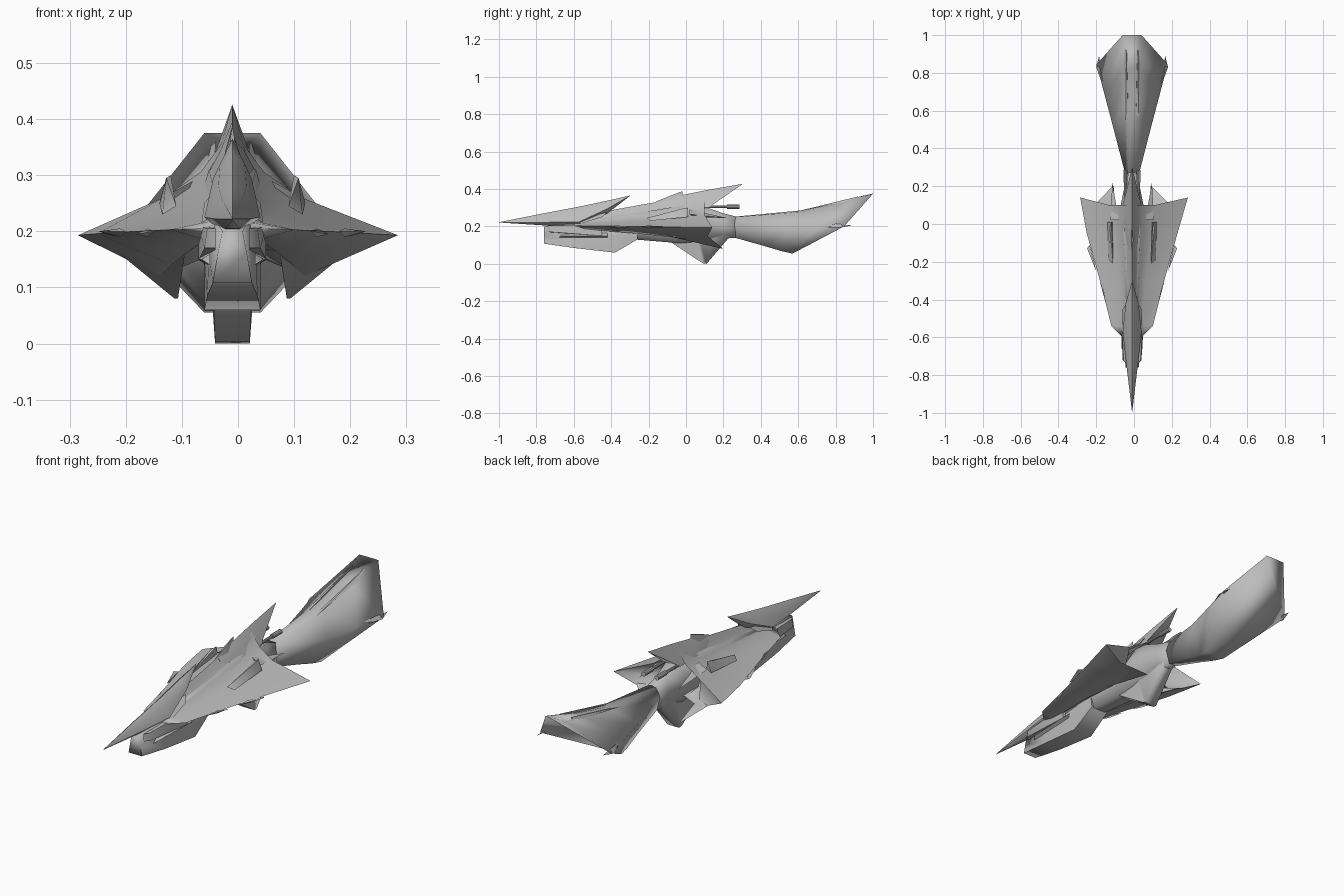
import bpy, bmesh, math

CX = -0.01  # centre line of the craft
grey = bpy.data.materials.new("hull_grey")
grey.diffuse_color = (0.5, 0.5, 0.5, 1)


def finish(name, bm, angle=35):
    bmesh.ops.remove_doubles(bm, verts=bm.verts, dist=0.0005)
    bmesh.ops.dissolve_degenerate(bm, edges=bm.edges, dist=0.0002)
    bmesh.ops.recalc_face_normals(bm, faces=bm.faces)
    me = bpy.data.meshes.new(name)
    bm.to_mesh(me)
    bm.free()
    me.materials.append(grey)
    ob = bpy.data.objects.new(name, me)
    bpy.context.collection.objects.link(ob)
    bpy.ops.object.select_all(action='DESELECT')
    ob.select_set(True)
    bpy.context.view_layer.objects.active = ob
    bpy.ops.object.shade_smooth_by_angle(angle=math.radians(angle))
    return ob


def loft(name, rings, angle=60):
    """Skin half rings of (x, y, z), each mirrored about the centre line."""
    bm = bmesh.new()
    full = []
    for r in rings:
        pts = [(CX + x, y, z) for x, y, z in r]
        pts += [(CX - x, y, z) for x, y, z in reversed(r)]
        full.append([bm.verts.new(p) for p in pts])
    n = len(full[0])
    for a, b in zip(full, full[1:]):
        for i in range(n):
            j = (i + 1) % n
            bm.faces.new((a[i], a[j], b[j], b[i]))
    bm.faces.new(full[0])
    bm.faces.new(list(reversed(full[-1])))
    return finish(name, bm, angle)


def shards(name, *pts):
    """A convex solid on each side of the centre line."""
    for s, side in ((1, "right"), (-1, "left")):
        bm = bmesh.new()
        for x, y, z in pts:
            bm.verts.new((CX + s * x, y, z))
        bmesh.ops.convex_hull(bm, input=bm.verts)
        finish(name + "_" + side, bm, 40)


def section(y, half, top, bottom, tw=0.6, bw=0.6):
    """Hexagonal half section."""
    mid = (top + bottom) / 2
    return [(half * tw, y, top), (half, y, mid), (half * bw, y, bottom)]


# Swept armour shell with pointed wing tips, hollow at the rear
def shell_ring(y, edge, tip_y, top, s, edge_z, belly):
    return [(0, y, top), (edge * .09, y, top - .2 * s), (edge * .2, y, top - .42 * s),
            (edge * .42, y, top - .65 * s), (edge, tip_y, edge_z),
            (edge * .45, y, belly), (edge * .2, y, belly + .03), (0, y, belly + .04)]


recess = [(0, .0, .30), (.03, .0, .29), (.05, .0, .27), (.06, .0, .24),
          (.066, .0, .20), (.064, .0, .17), (.05, .0, .155), (0, .0, .15)]
shell = loft("armour_shell", [
    shell_ring(-.60, .05, -.60, .250, .05, .205, .195),
    shell_ring(-.54, .11, -.54, .262, .07, .203, .185),
    shell_ring(-.30, .17, -.30, .305, .12, .200, .165),
    shell_ring(-.05, .24, -.05, .350, .16, .196, .140),
    shell_ring(.10, .285, .14, .385, .19, .193, .120), recess], 100)
for v in shell.data.vertices:
    if abs(v.co.y - .14) < .001:
        v.co.x = math.copysign(.285, v.co.x)

# Long nose canopy ending in a raised rear spike
loft("nose_canopy", [
    [(0, -1, .223), (0, -1, .223), (0, -1, .222), (0, -1, .221)],
    [(0, -.75, .272), (.018, -.75, .255), (.030, -.75, .222), (.012, -.75, .205)],
    [(0, -.57, .306), (.025, -.57, .28), (.050, -.57, .225), (.02, -.57, .20)],
    [(0, -.42, .338), (.022, -.42, .32), (.034, -.42, .295), (.01, -.42, .27)],
    [(0, -.30, .365), (0, -.30, .365), (0, -.30, .364), (0, -.30, .363)]])

# Dorsal crest spike
loft("crest_spike", [
    [(0, -.14, .338), (.01, -.14, .325), (.02, -.14, .30)],
    [(0, -.02, .368), (.022, -.02, .342), (.045, -.02, .30)],
    [(0, .12, .396), (.02, .12, .355), (.045, .12, .30)],
    [(0, .30, .427), (0, .30, .426), (0, .30, .425)]])

# Small diamond fin ahead of the crest
loft("diamond_fin", [
    [(0, -.16, .333), (0, -.16, .331)],
    [(.004, -.08, .366), (.018, -.08, .325)],
    [(0, -.02, .388), (0, -.02, .36)]], 30)

# Inner fuselage and waist
loft("fuselage", [
    section(-.50, .045, .24, .14), section(-.27, .055, .27, .13),
    section(-.03, .07, .31, .11), section(.10, .06, .305, .12),
    section(.20, .04, .27, .135), section(.28, .033, .25, .14)], 100)

# Flared tail with slanted hexagonal end
loft("flared_tail", [
    [(0, .26, .252), (.02, .26, .25), (.035, .26, .20), (.02, .26, .14)],
    [(0, .62, .286), (.035, .62, .278), (.105, .53, .195), (.034, .42, .095)],
    [(0, .82, .335), (.045, .82, .322), (.15, .70, .195), (.044, .51, .068)],
    [(0, 1.0, .376), (.05, 1.0, .375), (.188, .845, .20), (.05, .57, .055)]], 180)

# Chin pod under the nose
loft("chin_pod", [
    [(.018, -.76, .20), (.026, -.76, .16), (.035, -.76, .108)],
    [(.030, -.60, .22), (.042, -.60, .16), (.045, -.60, .085)],
    [(.040, -.38, .23), (.05, -.38, .15), (.05, -.38, .06)],
    [(.040, -.26, .23), (.05, -.26, .17), (.045, -.26, .13)]], 85)

# Belly keel
loft("belly_keel", [
    [(.045, -.08, .18), (.035, -.08, .115)],
    [(.045, .05, .20), (.031, .09, .003)],
    [(.035, .16, .20), (.031, .11, .0)],
    [(.03, .24, .18), (.025, .23, .14)]], 85)

# Paired barrels behind the shell
for s, side in ((1, "right"), (-1, "left")):
    for r, y0, y1 in ((.007, .02, .24), (.011, .22, .285)):
        bm = bmesh.new()
        bmesh.ops.create_cone(bm, cap_ends=True, segments=10, radius1=r, radius2=r, depth=y1 - y0)
        for v in bm.verts:
            v.co = (CX + s * .035 + v.co.x, (y0 + y1) / 2 + v.co.z, .305 + v.co.y)
        finish("barrel_" + side, bm)

# Side guns beside the chin
shards("chin_gun", (.03, -.74, .17), (.05, -.72, .17), (.03, -.74, .205), (.045, -.72, .205),
       (.035, -.45, .15), (.06, -.45, .15), (.035, -.45, .21), (.06, -.45, .21))
shards("chin_rail", (.04, -.68, .14), (.055, -.66, .15), (.04, -.66, .16),
       (.045, -.42, .14), (.062, -.42, .15), (.045, -.42, .165))
# Cheek plates either side of the canopy
shards("cheek_plate", (.02, -.60, .235), (.055, -.56, .215), (.03, -.42, .275), (.05, -.45, .25))
# Drooping underwing fins
shards("underwing_fin", (.08, -.28, .19), (.24, .06, .192), (.10, .04, .15), (.097, .20, .08),
       (.103, .20, .08), (.13, .08, .13))
# Swept spikes behind the shell
shards("rear_spike", (.07, .02, .29), (.115, .02, .265), (.09, .04, .25), (.105, .22, .245))
# Raised shoulder fins
shards("shoulder_fin", (.10, -.21, .245), (.125, -.19, .23), (.118, -.02, .295), (.11, .01, .30),
       (.105, .01, .265), (.13, .01, .25))
# Small wing edge barbs
shards("wing_barb", (.19, -.25, .20), (.20, -.20, .205), (.20, -.20, .19), (.238, -.13, .20), (.225, -.11, .195))
shards("front_barb", (.14, -.42, .20), (.15, -.36, .205), (.15, -.36, .19), (.172, -.30, .195))
# Thin ribs on the tail
shards("tail_rib", (.02, .55, .27), (.034, .55, .27), (.045, .92, .345), (.028, .92, .345),
       (.03, .92, .36), (.034, .75, .314))
# Tail corner barbs
shards("tail_barb", (.15, .74, .205), (.165, .76, .195), (.175, .89, .205), (.19, .83, .195), (.17, .80, .215))
